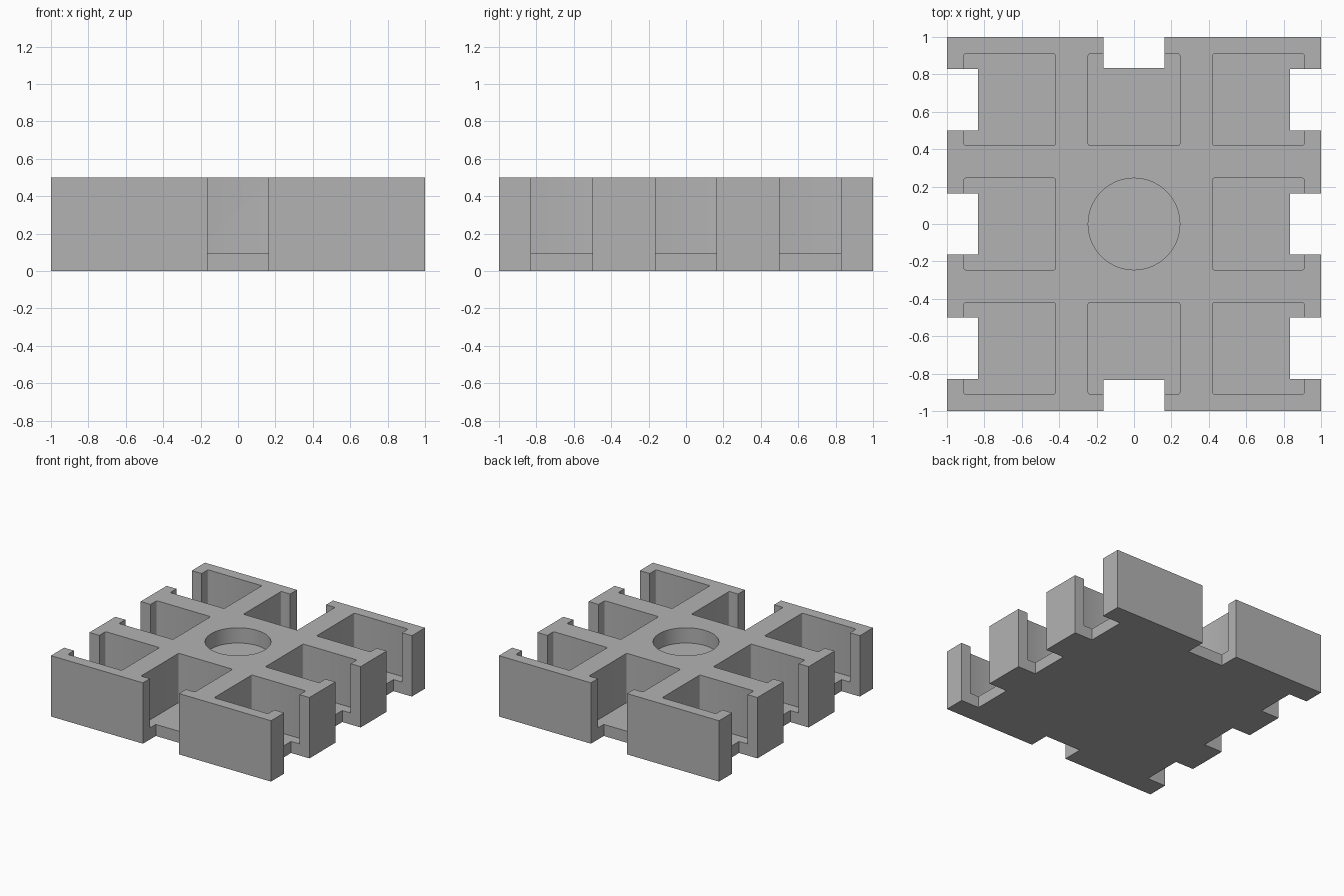
import bpy, bmesh, math
from mathutils import Matrix, Vector

cube = bpy.data.objects.get("Cube")
if cube:
    bpy.data.objects.remove(cube, do_unlink=True)

HEIGHT, FLOOR, WELL_FLOOR = 0.5, 0.095, 0.375
POCKET, PITCH = 0.49, 0.665      # pocket width and spacing
SLOT, SLOT_DEPTH = 0.328, 0.167  # finger notch width and depth
TOP = HEIGHT + 0.1

grey = bpy.data.materials.new("plain grey")
grey.use_nodes = True
grey.diffuse_color = (0.45, 0.45, 0.45, 1)
grey.node_tree.nodes["Principled BSDF"].inputs["Base Color"].default_value = grey.diffuse_color


def add_box(bm, x, y, z0, z1, sx, sy, radius=0):
    """Box on a footprint, optionally with rounded upright corners."""
    mat = Matrix.Translation((x, y, (z0 + z1) / 2)) @ Matrix.Diagonal((sx, sy, z1 - z0, 1))
    verts = bmesh.ops.create_cube(bm, size=1, matrix=mat)["verts"]
    if radius:
        edges = {e for v in verts for e in v.link_edges
                 if abs(e.verts[0].co.z - e.verts[1].co.z) > 0.1}
        bmesh.ops.bevel(bm, geom=list(edges), offset=radius, segments=3,
                        profile=0.5, affect='EDGES')


def make_object(name, bm):
    mesh = bpy.data.meshes.new(name)
    bm.to_mesh(mesh)
    bm.free()
    mesh.materials.append(grey)
    obj = bpy.data.objects.new(name, mesh)
    bpy.context.collection.objects.link(obj)
    return obj


# Solid block
bm = bmesh.new()
add_box(bm, 0, 0, 0, HEIGHT, 2, 2)
tray = make_object("tray", bm)

# Ring of square pockets around a shallow round well
bm = bmesh.new()
for i in (-1, 0, 1):
    for j in (-1, 0, 1):
        if i or j:
            add_box(bm, i * PITCH, j * PITCH, FLOOR, TOP, POCKET, POCKET, 0.01)
bmesh.ops.create_cone(bm, cap_ends=True, segments=64, radius1=POCKET / 2, radius2=POCKET / 2,
                      depth=TOP - WELL_FLOOR,
                      matrix=Matrix.Translation((0, 0, (TOP + WELL_FLOOR) / 2)))
pockets = make_object("pocket_cutter", bm)

# Finger notches through the outer walls
bm = bmesh.new()
for side in (-1, 1):
    for j in (-1, 0, 1):
        add_box(bm, side, j * PITCH, -0.1, TOP, 2 * SLOT_DEPTH, SLOT)
    add_box(bm, 0, side, -0.1, TOP, SLOT, 2 * SLOT_DEPTH)
notches = make_object("notch_cutter", bm)

# Cut the block, then discard the cutters
bpy.ops.object.select_all(action='DESELECT')
tray.select_set(True)
bpy.context.view_layer.objects.active = tray
for cutter in (pockets, notches):
    cutter.hide_render = True
    mod = tray.modifiers.new(cutter.name, 'BOOLEAN')
    mod.operation = 'DIFFERENCE'
    mod.solver = 'EXACT'
    mod.object = cutter
    bpy.ops.object.modifier_apply(modifier=mod.name)
    bpy.data.objects.remove(cutter, do_unlink=True)

bpy.ops.object.shade_smooth_by_angle(angle=math.radians(35))
